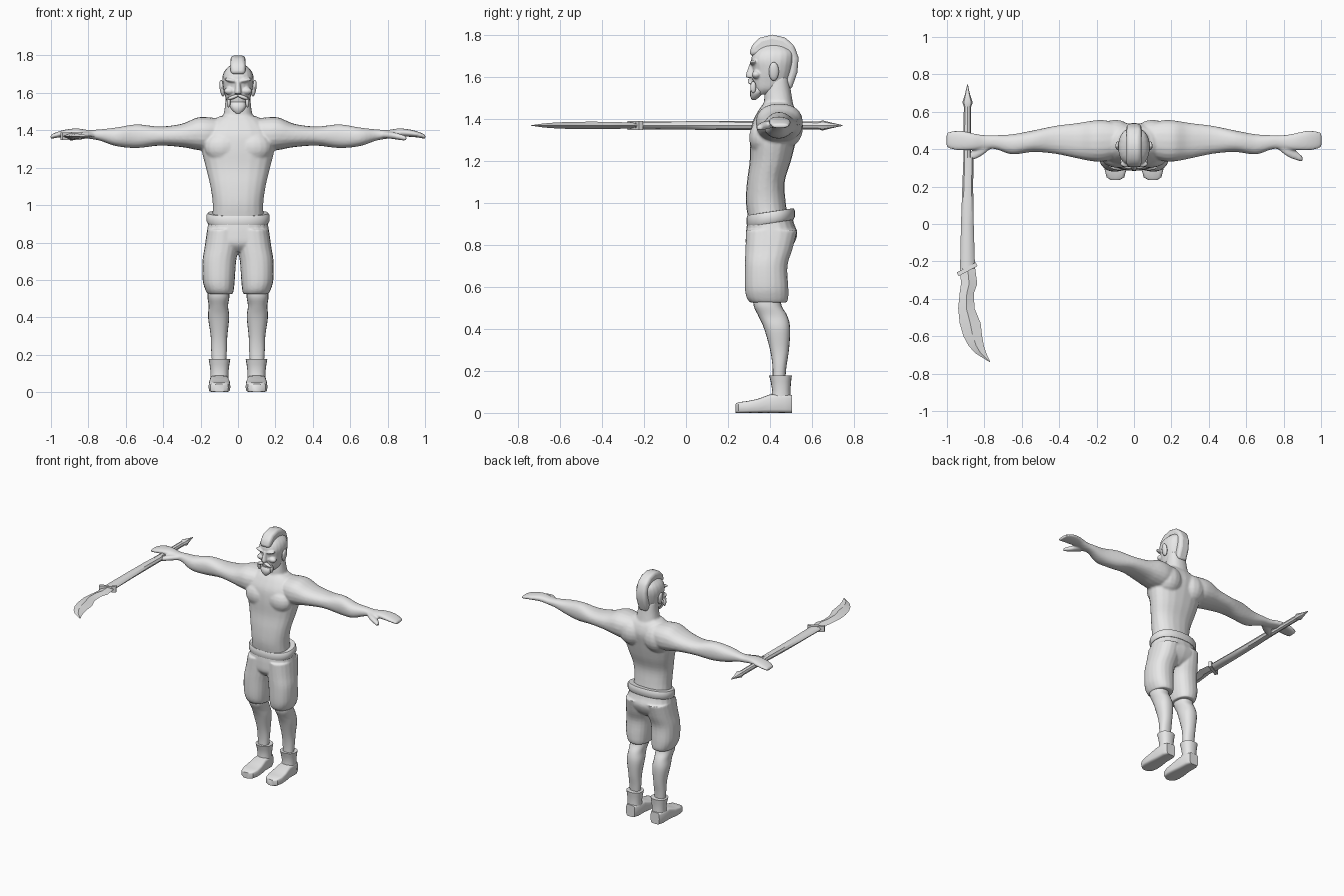
import bpy, bmesh
from math import cos, sin, pi, copysign, radians
from mathutils import Matrix, Vector

cube = bpy.data.objects.get("Cube")
if cube:
    bpy.data.objects.remove(cube)

clay = bpy.data.materials.new("light_grey")
clay.use_nodes = True
clay.diffuse_color = (0.8, 0.8, 0.8, 1)
clay.node_tree.nodes["Principled BSDF"].inputs["Base Color"].default_value = (0.8, 0.8, 0.8, 1)


def spline(rows, steps):
    """Smoothly interpolate between cross-section rows."""
    out = []
    for i in range(len(rows) - 1):
        p0, p1, p2, p3 = rows[max(i - 1, 0)], rows[i], rows[i + 1], rows[min(i + 2, len(rows) - 1)]
        for s in range(steps):
            t = s / steps
            out.append([b + t * (c - a) / 2 + t * t * (a - 2.5 * b + 2 * c - d / 2)
                        + t ** 3 * (1.5 * (b - c) + (d - a) / 2)
                        for a, b, c, d in zip(p0, p1, p2, p3)])
    return out + [rows[-1]]


def loft(bm, axis, rows, sides=20, power=2.3, steps=4, mirror=False):
    """Skin rows of (position, a0, a1, b0, b1); a and b are the other two axes."""
    place = {"x": lambda t, a, b: (t, a, b), "y": lambda t, a, b: (a, t, b),
             "z": lambda t, a, b: (a, b, t)}[axis]
    for sign in ((1, -1) if mirror else (1,)):
        rings = []
        for t, a0, a1, b0, b1 in (spline(rows, steps) if steps > 1 else rows):
            ring = []
            for k in range(sides):
                c, s = cos(2 * pi * k / sides), sin(2 * pi * k / sides)
                u = copysign(abs(c) ** (2 / power), c)
                v = copysign(abs(s) ** (2 / power), s)
                x, y, z = place(t, (a0 + a1 + u * (a1 - a0)) / 2, (b0 + b1 + v * (b1 - b0)) / 2)
                ring.append(bm.verts.new((sign * x, y, z)))
            rings.append(ring)
        for r, q in zip(rings, rings[1:]):
            for k in range(sides):
                j = (k + 1) % sides
                bm.faces.new((r[k], r[j], q[j], q[k]))
        bm.faces.new(rings[0])
        bm.faces.new(rings[-1])


def centred(rows):
    return [(z, -x, x, y0, y1) for z, x, y0, y1 in rows]


def ball(bm, centre, radii, mirror=False, turn=0):
    for sign in ((1, -1) if mirror else (1,)):
        spot = Vector((sign * centre[0], centre[1], centre[2]))
        bmesh.ops.create_uvsphere(bm, u_segments=16, v_segments=10, radius=1,
                                  matrix=Matrix.Translation(spot)
                                  @ Matrix.Rotation(radians(sign * turn), 4, "Y")
                                  @ Matrix.Diagonal((*radii, 1)))


def finish(name, bm, voxel=0, angle=40):
    bmesh.ops.recalc_face_normals(bm, faces=bm.faces)
    mesh = bpy.data.meshes.new(name)
    bm.to_mesh(mesh)
    bm.free()
    mesh.materials.append(clay)
    obj = bpy.data.objects.new(name, mesh)
    bpy.context.collection.objects.link(obj)
    if voxel:
        # Fuse overlapping muscle masses into one skin
        fuse = obj.modifiers.new("fuse", "REMESH")
        fuse.mode, fuse.voxel_size, fuse.use_smooth_shade = "VOXEL", voxel, True
        relax = obj.modifiers.new("relax", "SMOOTH")
        relax.factor, relax.iterations = 0.5, 4
    else:
        bpy.ops.object.select_all(action="DESELECT")
        obj.select_set(True)
        bpy.context.view_layer.objects.active = obj
        bpy.ops.object.shade_smooth_by_angle(angle=radians(angle))
    return obj


# Torso, neck, arms and hands
bm = bmesh.new()
loft(bm, "z", centred([(.9, .14, .3, .49), (1, .135, .285, .475), (1.1, .148, .29, .47),
                       (1.2, .172, .303, .5), (1.3, .195, .305, .525), (1.38, .19, .315, .54),
                       (1.44, .15, .345, .525), (1.475, .1, .37, .5)]))
loft(bm, "z", centred([(1.4, .09, .36, .525), (1.47, .08, .37, .51),
                       (1.53, .07, .375, .5), (1.6, .065, .39, .49)]))
loft(bm, "x", [(.08, .36, .54, 1.31, 1.46), (.16, .335, .555, 1.29, 1.47),
               (.22, .335, .553, 1.295, 1.468), (.3, .35, .54, 1.31, 1.435),
               (.42, .375, .525, 1.318, 1.42), (.54, .385, .5, 1.305, 1.432),
               (.65, .372, .48, 1.315, 1.415), (.74, .4, .475, 1.345, 1.405),
               (.8, .4, .475, 1.355, 1.402), (.86, .395, .485, 1.365, 1.41),
               (.92, .393, .498, 1.365, 1.404), (.97, .398, .497, 1.36, 1.39),
               (1.003, .41, .487, 1.353, 1.375)], mirror=True)
loft(bm, "x", [(.77, .4, .44, 1.36, 1.39), (.83, .355, .42, 1.353, 1.39),
               (.9, .332, .362, 1.343, 1.37)], mirror=True)
ball(bm, (.085, .36, 1.31), (.095, .06, .08), True)
ball(bm, (.1, .475, 1.36), (.1, .083, .1), True)
finish("body", bm, .0075)

# Head with nose, brows and cheekbones
bm = bmesh.new()
loft(bm, "z", centred([(1.515, .03, .335, .4), (1.54, .055, .325, .46), (1.58, .068, .318, .49),
                       (1.63, .08, .318, .505), (1.68, .084, .31, .515), (1.72, .07, .325, .51),
                       (1.753, .035, .36, .47)]))
loft(bm, "z", centred([(1.595, .02, .288, .34), (1.61, .018, .284, .34), (1.67, .01, .305, .34)]),
     sides=12, power=2, steps=2)
ball(bm, (.036, .322, 1.667), (.04, .02, .011), True, -12)
ball(bm, (.045, .335, 1.61), (.03, .022, .02), True)
finish("head", bm, .005)

# Ears
bm = bmesh.new()
ball(bm, (.085, .418, 1.625), (.013, .024, .045), True, 8)
finish("ears", bm)

# Goatee and drooping moustache
bm = bmesh.new()
loft(bm, "z", centred([(1.488, .008, .315, .33), (1.505, .03, .306, .35),
                       (1.53, .045, .304, .37), (1.55, .038, .315, .36)]), sides=12, steps=2)
ball(bm, (.025, .308, 1.578), (.032, .014, .01), True, 20)
ball(bm, (.05, .32, 1.55), (.01, .014, .028), True)
finish("beard", bm)

# Crest of hair running from forehead to nape
bm = bmesh.new()
outline = [(.3, 1.7), (.312, 1.75), (.35, 1.785), (.41, 1.8), (.47, 1.787), (.515, 1.75),
           (.536, 1.69), (.53, 1.62), (.5, 1.535), (.46, 1.58), (.42, 1.66), (.36, 1.7)]
side = bm.faces.new([bm.verts.new((-.04, y, z)) for y, z in outline])
grown = bmesh.ops.extrude_face_region(bm, geom=[side])["geom"]
bmesh.ops.translate(bm, verts=[v for v in grown if isinstance(v, bmesh.types.BMVert)], vec=(.08, 0, 0))
crest = finish("hair_crest", bm, angle=50)
soft = crest.modifiers.new("rounding", "BEVEL")
soft.width, soft.segments = .02, 3

# Shorts
bm = bmesh.new()
loft(bm, "z", centred([(.75, .05, .32, .46), (.79, .15, .287, .505), (.85, .166, .285, .53),
                       (.9, .16, .29, .515), (.94, .155, .295, .505)]))
loft(bm, "z", [(.525, .027, .163, .305, .48), (.55, .022, .176, .288, .487),
               (.6, .017, .189, .28, .487), (.7, .01, .19, .28, .483),
               (.78, -.005, .178, .283, .507), (.87, -.01, .165, .286, .53)], mirror=True)
finish("shorts", bm, .006)

# Belt, tilted up toward the back
bm = bmesh.new()
loft(bm, "z", centred([(.902, .15, .305, .5), (.903, .162, .293, .512), (.915, .169, .288, .518),
                       (.945, .169, .288, .518), (.957, .162, .293, .512), (.958, .13, .31, .47)]),
     sides=32, steps=1)
for v in bm.verts:
    v.co.z += .15 * (v.co.y - .4)
finish("belt", bm)

# Lower legs
bm = bmesh.new()
loft(bm, "z", [(.15, .065, .138, .412, .472), (.22, .06, .143, .412, .478),
               (.3, .057, .146, .4, .49), (.4, .047, .16, .372, .496),
               (.46, .053, .157, .345, .483), (.51, .046, .163, .322, .455),
               (.56, .05, .16, .32, .45)], mirror=True)
finish("lower_legs", bm)

# Boots: shaft and flat-soled foot
bm = bmesh.new()
loft(bm, "z", [(.04, .05, .148, .4, .502), (.11, .051, .147, .41, .497),
               (.178, .041, .157, .395, .504)], steps=2, mirror=True)
loft(bm, "y", [(.236, .075, .125, 0, .043), (.25, .052, .147, 0, .051), (.29, .041, .157, 0, .056),
               (.34, .042, .156, 0, .066), (.4, .05, .149, 0, .088), (.47, .05, .15, 0, .09),
               (.504, .065, .135, 0, .085)], power=5, steps=1, mirror=True)
finish("boots", bm)


def along_pole(rows, **options):
    """Weapon part running front to back; rows of (y, x0, x1, half thickness)."""
    loft(bm, "y", [(y, x0, x1, 1.368 - h, 1.368 + h) for y, x0, x1, h in rows], steps=1, **options)


# Polearm: shaft, grip and rear spike
bm = bmesh.new()
along_pole([(.64, -.91, -.872, .018), (.3, -.912, -.87, .02)], sides=8, power=2)
finish("pole_shaft", bm)
bm = bmesh.new()
along_pole([(.355, -.912, -.858, .02), (.2, -.918, -.86, .022), (0, -.925, -.857, .02),
            (-.24, -.93, -.85, .018)], sides=8, power=2)
finish("pole_grip", bm)
bm = bmesh.new()
along_pole([(.615, -.905, -.875, .014), (.65, -.918, -.862, .024), (.69, -.905, -.876, .014),
            (.745, -.892, -.888, .002)], sides=8, power=2)
finish("rear_spike", bm)

# Slanted collar where the blade meets the grip
bm = bmesh.new()
bmesh.ops.create_cube(bm, size=1, matrix=Matrix.Translation((-.892, -.242, 1.368))
                      @ Matrix.Rotation(radians(28), 4, "Z") @ Matrix.Diagonal((.115, .022, .042, 1)))
finish("blade_collar", bm)

# Curved blade with a ridge on both faces
bm = bmesh.new()
along_pole([(-.23, -.93, -.85, .012), (-.32, -.925, -.838, .016), (-.37, -.932, -.856, .017),
            (-.45, -.94, -.853, .018), (-.53, -.932, -.82, .017), (-.6, -.912, -.812, .015),
            (-.65, -.885, -.803, .012), (-.69, -.85, -.79, .008), (-.738, -.772, -.768, .001)],
           sides=4, power=2)
finish("blade", bm, angle=25)
